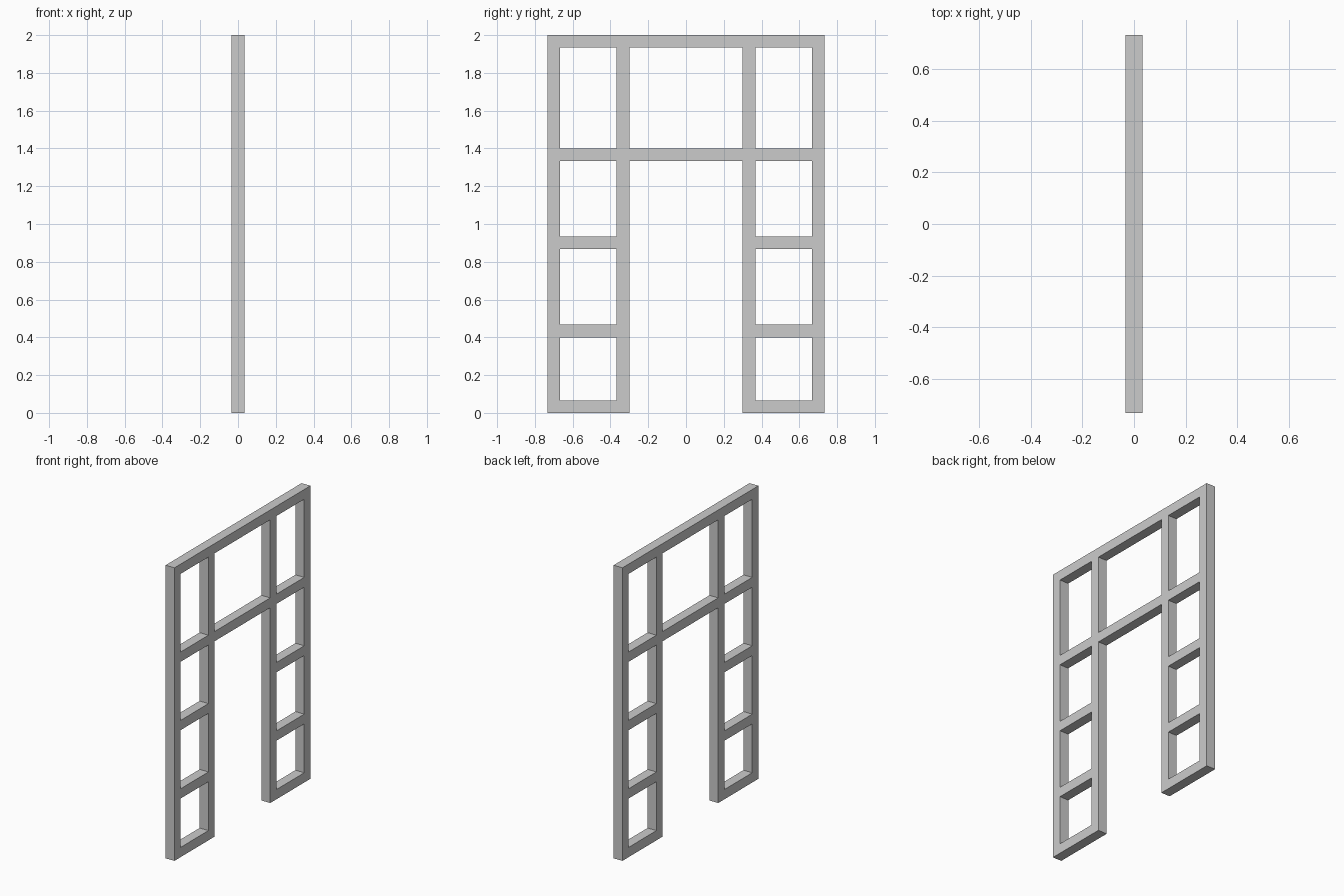
import bpy
import bmesh

if "Cube" in bpy.data.objects:
    bpy.data.objects.remove(bpy.data.objects["Cube"])

BAR = 1 / 15                      # square section of every bar
DEPTH = BAR

# Grid lines: bars and openings alternate along each axis
half = [0.3, 0.3 + BAR, 0.6 + BAR, 0.6 + 2 * BAR]
ys = [-y for y in reversed(half)] + half
zs = [0.0]
for opening in (1 / 3, 0.4, 0.4, 8 / 15):
    zs += [zs[-1] + BAR, zs[-1] + BAR + opening]
zs.append(zs[-1] + BAR)


def is_solid(col, row):
    if col % 2 == 0:              # four uprights
        return True
    if col == 3:                  # doorway: only the lintel and top rail cross it
        return row in (6, 8)
    return row % 2 == 0           # side panel rungs


# Frame face, welded into one sheet
bm = bmesh.new()
verts = {}


def vert(i, j):
    if (i, j) not in verts:
        verts[i, j] = bm.verts.new((-DEPTH / 2, ys[i], zs[j]))
    return verts[i, j]


for i in range(len(ys) - 1):
    for j in range(len(zs) - 1):
        if is_solid(i, j):
            bm.faces.new([vert(i, j), vert(i + 1, j), vert(i + 1, j + 1), vert(i, j + 1)])

# Give the frame its thickness
ret = bmesh.ops.extrude_face_region(bm, geom=bm.faces[:], use_keep_orig=True)
moved = [g for g in ret["geom"] if isinstance(g, bmesh.types.BMVert)]
bmesh.ops.translate(bm, verts=moved, vec=(DEPTH, 0, 0))
bmesh.ops.recalc_face_normals(bm, faces=bm.faces[:])

mesh = bpy.data.meshes.new("doorway_frame")
bm.to_mesh(mesh)
bm.free()
frame = bpy.data.objects.new("doorway_frame", mesh)
bpy.context.collection.objects.link(frame)
